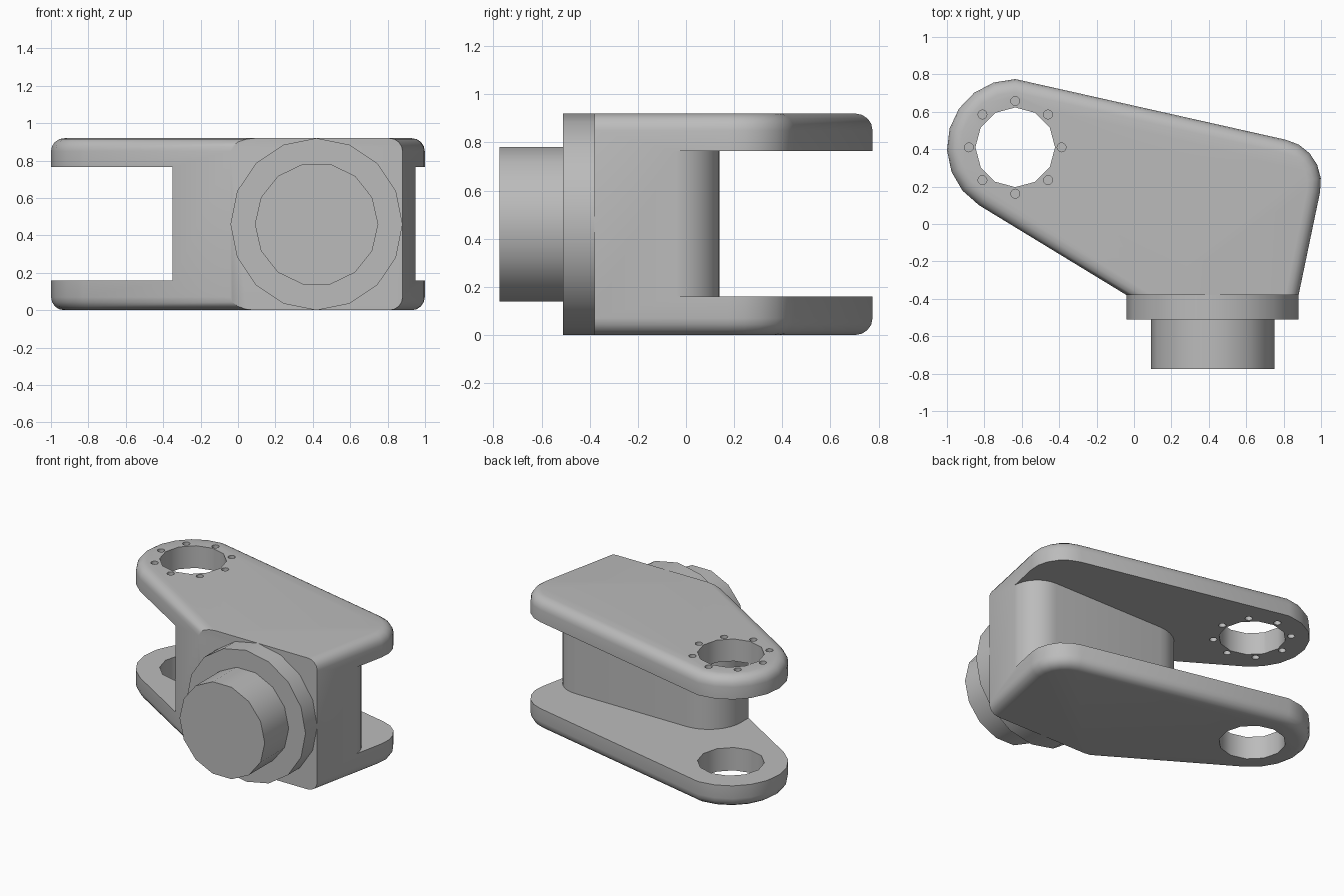
import bpy
import bmesh
from math import cos, sin, pi, radians
from mathutils import Matrix

cube = bpy.data.objects.get("Cube")
if cube:
    bpy.data.objects.remove(cube, do_unlink=True)

grey = bpy.data.materials.new("machined grey")
grey.use_nodes = True
grey.diffuse_color = (0.5, 0.5, 0.5, 1)
grey.node_tree.nodes["Principled BSDF"].inputs["Base Color"].default_value = (0.5, 0.5, 0.5, 1)

HEIGHT = 0.92
FRONT = -0.38
PIVOT = (-0.635, 0.41)
BOSS_X = 0.42


def arc(cx, cy, r, start, end, steps):
    angles = [radians(start + (end - start) * i / steps) for i in range(steps + 1)]
    return [(cx + r * cos(a), cy + r * sin(a)) for a in angles]


def add_object(name, bm):
    bmesh.ops.recalc_face_normals(bm, faces=bm.faces)
    mesh = bpy.data.meshes.new(name)
    bm.to_mesh(mesh)
    bm.free()
    mesh.materials.append(grey)
    obj = bpy.data.objects.new(name, mesh)
    bpy.context.collection.objects.link(obj)
    return obj


def prism(outline, z0, z1):
    bm = bmesh.new()
    base = bm.faces.new([bm.verts.new((x, y, z0)) for x, y in outline])
    top = bmesh.ops.extrude_face_region(bm, geom=[base])["geom"]
    moved = [v for v in top if isinstance(v, bmesh.types.BMVert)]
    bmesh.ops.translate(bm, verts=moved, vec=(0, 0, z1 - z0))
    return bm


def select(obj):
    bpy.ops.object.select_all(action="DESELECT")
    obj.select_set(True)
    bpy.context.view_layer.objects.active = obj


def cut(obj, name, bm):
    cutter = add_object(name, bm)
    cutter.hide_render = True
    mod = obj.modifiers.new(name, "BOOLEAN")
    mod.operation = "DIFFERENCE"
    mod.solver = "EXACT"
    mod.object = cutter
    select(obj)
    bpy.ops.object.modifier_apply(modifier=name)
    bpy.data.objects.remove(cutter, do_unlink=True)


def smooth(obj, angle):
    select(obj)
    bpy.ops.object.shade_smooth_by_angle(angle=radians(angle))


# Clevis body: tapered outline with rounded rims everywhere but the front face
outline = [(-0.04, FRONT), (0.88, FRONT)]
outline += arc(0.765, 0.22, 0.235, -12, 78, 5)
outline += arc(*PIVOT, 0.365, 90, 238, 8)
bm = prism(outline, 0, HEIGHT)
bmesh.ops.recalc_face_normals(bm, faces=bm.faces)
rims = [e for e in bm.edges
        if abs(e.verts[0].co.z - e.verts[1].co.z) < 0.001
        and max(v.co.y for v in e.verts) > FRONT + 0.01]
bmesh.ops.bevel(bm, geom=rims, offset=0.07, offset_type="OFFSET", segments=4,
                profile=0.5, affect="EDGES", clamp_overlap=True)
body = add_object("clevis_body", bm)

# Slot between the two arms, leaving a round-cornered web
slot = [(-1.5, -0.3), (-0.35, -0.3)]
slot += arc(-0.1, -0.11, 0.25, 180, 90, 8)
slot += arc(0.76, -0.05, 0.19, 90, 0, 8)
slot += [(1.5, -0.05), (1.5, 1.2), (-1.5, 1.2)]
cut(body, "slot", prism(slot, 0.16, 0.765))

# Pivot bore through both arms, bolt holes through the upper arm
cut(body, "bore", prism(arc(*PIVOT, 0.213, 90, 420, 11), -0.1, 1.1))
for i in range(8):
    a = i * pi / 4
    x, y = PIVOT[0] + 0.248 * cos(a), PIVOT[1] + 0.248 * sin(a)
    cut(body, "bolt_hole", prism(arc(x, y, 0.024, 0, 330, 11), 0.6, 1.1))
smooth(body, 35)

# Round flange and shaft stub on the front
for name, sides, radius, y0, y1 in (("flange", 16, 0.46, FRONT, -0.51),
                                    ("shaft_stub", 14, 0.33, -0.51, -0.775)):
    bm = bmesh.new()
    bmesh.ops.create_cone(bm, cap_ends=True, segments=sides, radius1=radius,
                          radius2=radius, depth=y0 - y1)
    turn = Matrix.Rotation(pi / 2, 4, "X")
    # First vertex points sideways along x
    spin = Matrix.Rotation(pi / 2, 4, "Z")
    place = Matrix.Translation((BOSS_X, (y0 + y1) / 2, HEIGHT / 2))
    bmesh.ops.transform(bm, matrix=place @ turn @ spin, verts=bm.verts)
    smooth(add_object(name, bm), 35)
